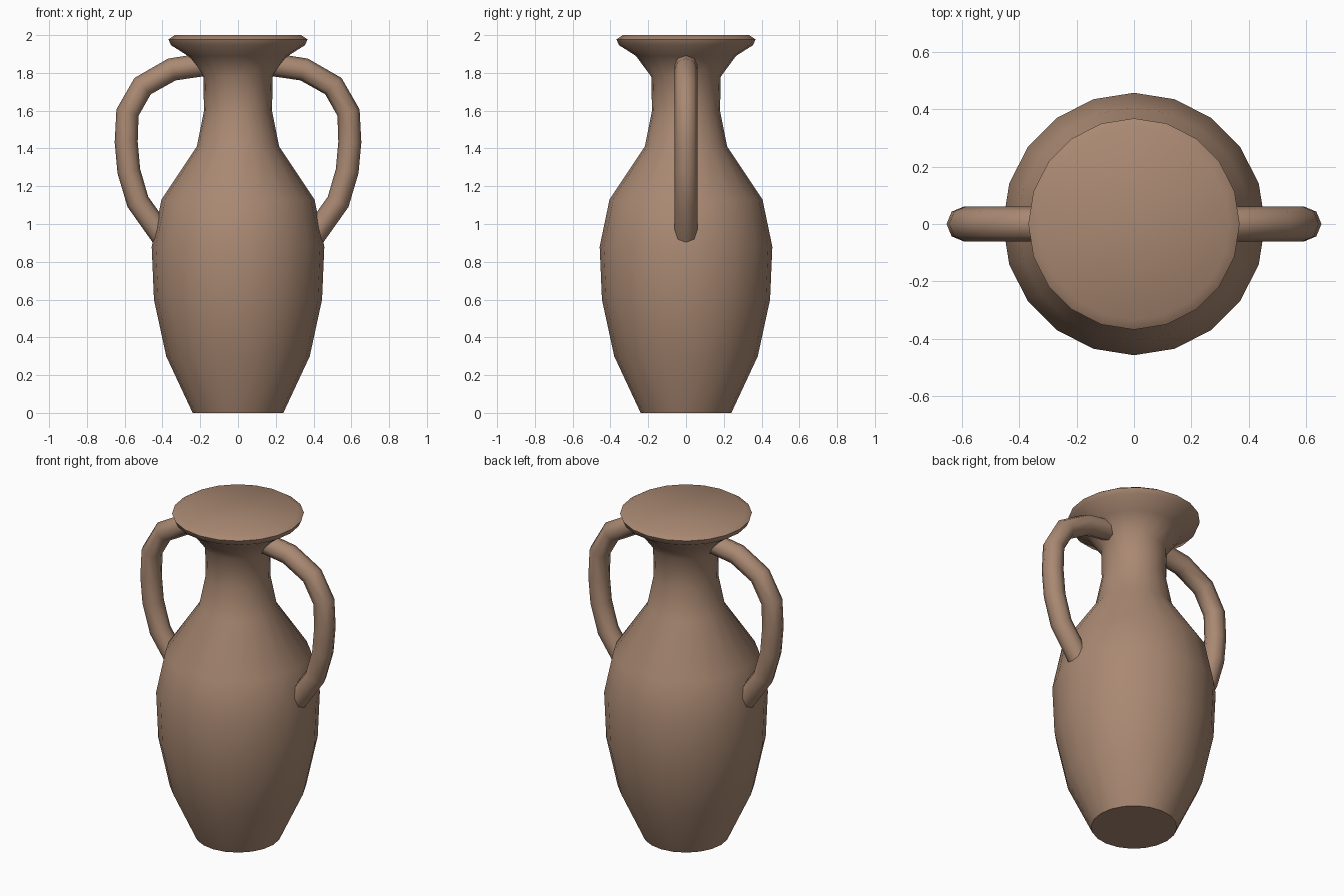
import bpy, bmesh
from math import cos, sin, pi, radians
from mathutils import Vector

cube = bpy.data.objects.get("Cube")
if cube:
    bpy.data.objects.remove(cube, do_unlink=True)

# Single clay colour
clay = bpy.data.materials.new("brown clay")
clay.use_nodes = True
clay.diffuse_color = (0.40, 0.25, 0.17, 1)
clay.node_tree.nodes["Principled BSDF"].inputs["Base Color"].default_value = clay.diffuse_color


def skin_rings(name, rings, smooth_angle):
    """Join rings of points into a closed, capped surface."""
    bm = bmesh.new()
    loops = [[bm.verts.new(p) for p in ring] for ring in rings]
    count = len(loops[0])
    for low, high in zip(loops, loops[1:]):
        for i in range(count):
            j = (i + 1) % count
            bm.faces.new((low[i], low[j], high[j], high[i]))
    bm.faces.new(loops[0])
    bm.faces.new(loops[-1])
    bmesh.ops.recalc_face_normals(bm, faces=bm.faces)
    mesh = bpy.data.meshes.new(name)
    bm.to_mesh(mesh)
    bm.free()
    mesh.materials.append(clay)
    obj = bpy.data.objects.new(name, mesh)
    bpy.context.collection.objects.link(obj)
    bpy.ops.object.select_all(action='DESELECT')
    obj.select_set(True)
    bpy.context.view_layer.objects.active = obj
    bpy.ops.object.shade_smooth_by_angle(angle=radians(smooth_angle))
    return obj


# Vase body: (radius, height) profile turned around z, closed at the mouth
profile = [(0.24, 0), (0.38, 0.30), (0.445, 0.60), (0.457, 0.88), (0.405, 1.13),
           (0.218, 1.41), (0.18, 1.60), (0.184, 1.78), (0.265, 1.89),
           (0.355, 1.947), (0.368, 1.978), (0.334, 2.0)]
SIDES = 20
skin_rings("vase_body",
           [[(r * cos(2 * pi * i / SIDES), r * sin(2 * pi * i / SIDES), z)
             for i in range(SIDES)] for r, z in profile], 45)

# Handles: eight-sided tubes swept from the neck down to the shoulder
path = [(0.16, 1.847), (0.35, 1.818), (0.505, 1.73), (0.585, 1.59),
        (0.592, 1.434), (0.578, 1.28), (0.53, 1.117), (0.398, 0.932)]
TUBE = 0.061


def handle(name, side):
    points = [Vector((side * x, 0, z)) for x, z in path]
    across = Vector((0, 1, 0))
    rings = []
    for i, p in enumerate(points):
        before = (p - points[i - 1]).normalized() if i else Vector()
        after = (points[i + 1] - p).normalized() if i + 1 < len(points) else Vector()
        outward = (before + after).normalized().cross(across)
        rings.append([p + TUBE * (outward * cos(k * pi / 4) + across * sin(k * pi / 4))
                      for k in range(8)])
    skin_rings(name, rings, 60)


handle("left_handle", 1)
handle("right_handle", -1)
